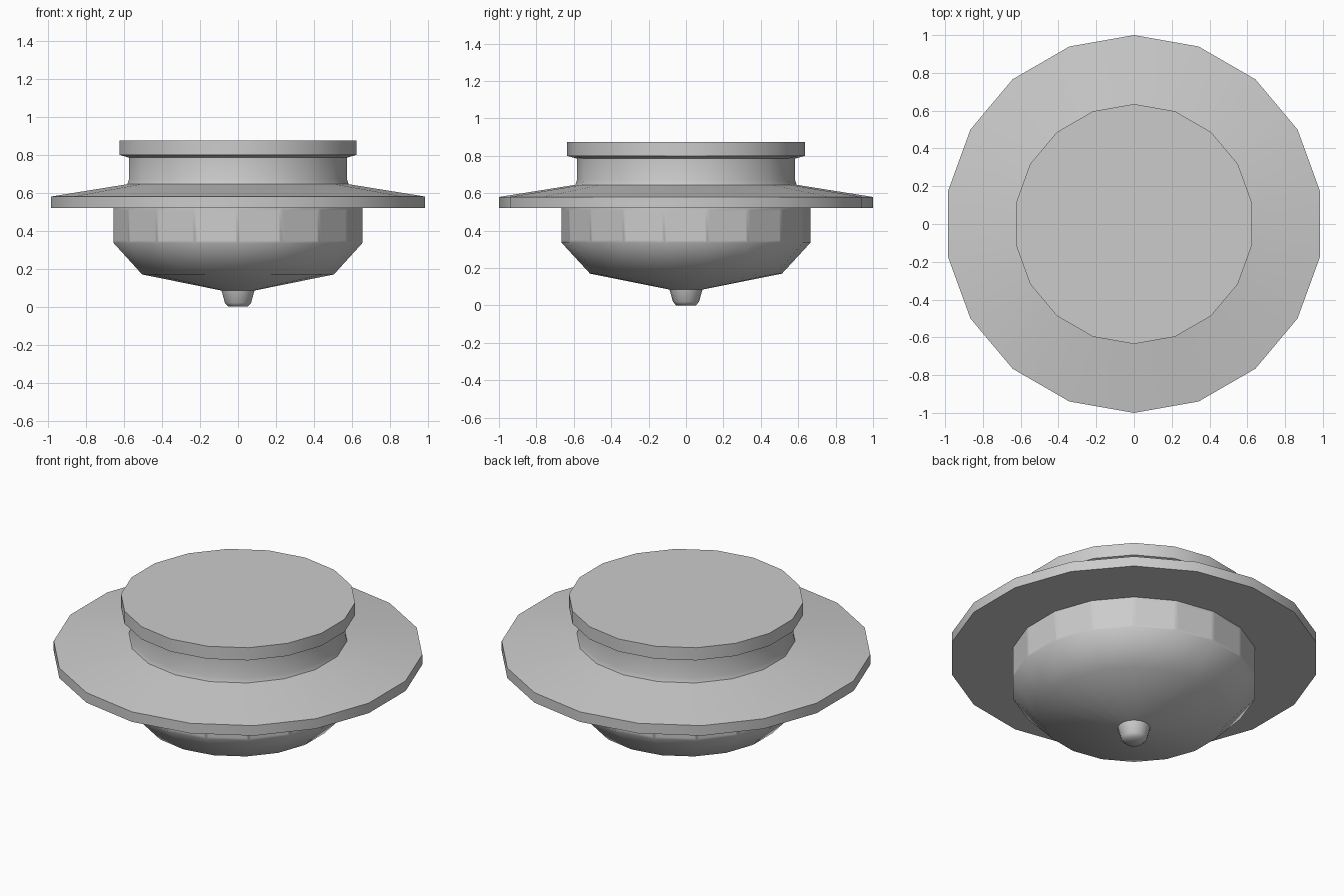
import bpy
import bmesh
from math import cos, sin, radians, tau

SIDES = 18

cube = bpy.data.objects.get("Cube")
if cube:
    bpy.data.objects.remove(cube, do_unlink=True)

grey = bpy.data.materials.new("plain grey")
grey.use_nodes = True
colour = (0.6, 0.6, 0.6, 1)
grey.diffuse_color = colour
grey.node_tree.nodes["Principled BSDF"].inputs["Base Color"].default_value = colour


def lathe(name, profile, smooth_angle, cap_first=False, cap_last=False, panel_row=None):
    """Turn a (radius, height) profile, listed from bottom to top, around z."""
    bm = bmesh.new()
    rings = []
    for r, z in profile:
        angles = [tau * (i / SIDES + 0.25) for i in range(SIDES)]
        rings.append([bm.verts.new((r * cos(a), r * sin(a), z)) for a in angles])
    panels = []
    for row, (low, high) in enumerate(zip(rings, rings[1:])):
        for i in range(SIDES):
            j = (i + 1) % SIDES
            face = bm.faces.new((low[i], low[j], high[j], high[i]))
            if row == panel_row:
                panels.append(face)
    if cap_first:
        bm.faces.new(rings[0][::-1])
    if cap_last:
        bm.faces.new(rings[-1])
    # Flat panels framed by narrow smooth borders
    if panels:
        bm.normal_update()
        bmesh.ops.inset_individual(bm, faces=panels, thickness=0.02)
    mesh = bpy.data.meshes.new(name)
    bm.to_mesh(mesh)
    bm.free()
    mesh.materials.append(grey)
    obj = bpy.data.objects.new(name, mesh)
    bpy.context.collection.objects.link(obj)
    bpy.ops.object.select_all(action="DESELECT")
    obj.select_set(True)
    bpy.context.view_layer.objects.active = obj
    bpy.ops.object.shade_smooth_by_angle(angle=radians(smooth_angle))
    return obj


# Small rounded nub underneath
lathe("bottom_nub", [(0.052, 0), (0.07, 0.02), (0.088, 0.085)], 75, cap_first=True)

# Bowl with upright panelled sides
lathe("lower_bowl", [(0.088, 0.085), (0.513, 0.17), (0.665, 0.335), (0.665, 0.52)],
      60, panel_row=2)

# Wide brim, sloping on top
lathe("brim", [(0.665, 0.52), (1, 0.52), (1, 0.58), (0.592, 0.645)], 30)

# Neck with a slight flare at its foot
lathe("neck", [(0.592, 0.645), (0.583, 0.67), (0.583, 0.785)], 30)

# Flat lid with a bevelled underside
lathe("lid", [(0.583, 0.785), (0.635, 0.80), (0.635, 0.875)], 30, cap_last=True)
